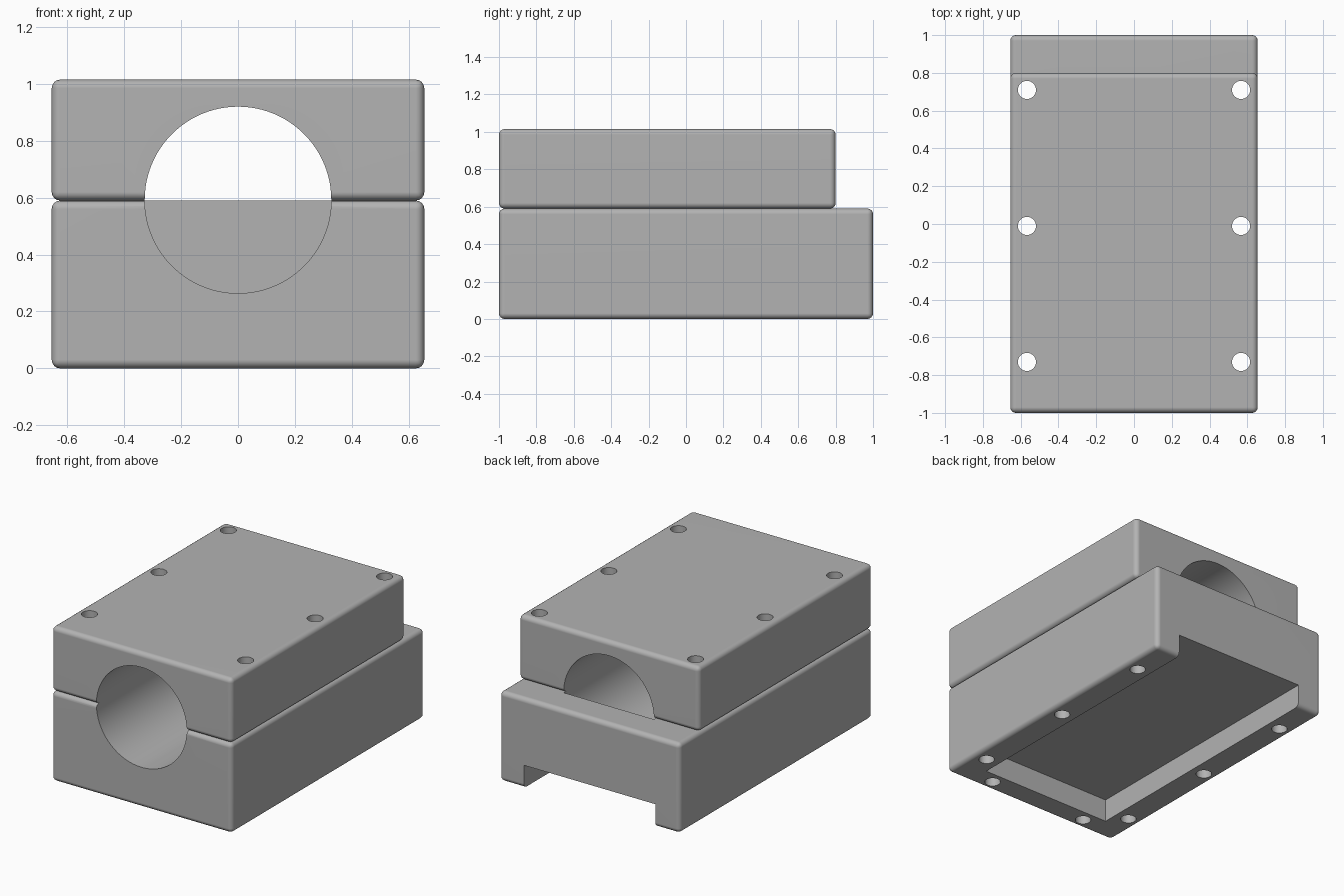
import bpy
import math

if "Cube" in bpy.data.objects:
    bpy.data.objects.remove(bpy.data.objects["Cube"], do_unlink=True)

HALF_W, SPLIT, TOP = 0.655, 0.59, 1.015
BORE_R, HOLE_R = 0.328, 0.048

grey = bpy.data.materials.new("plain grey")
grey.use_nodes = True
colour = (0.45, 0.45, 0.45, 1)
grey.diffuse_color = colour
grey.node_tree.nodes["Principled BSDF"].inputs["Base Color"].default_value = colour


def box(name, low, high):
    centre = [(a + b) / 2 for a, b in zip(low, high)]
    bpy.ops.mesh.primitive_cube_add(size=1, location=centre)
    ob = bpy.context.object
    ob.name = name
    ob.scale = [b - a for a, b in zip(low, high)]
    bpy.ops.object.transform_apply(location=True, rotation=True, scale=True)
    return ob


def cylinder(name, radius, depth, location, sides, tilt=0):
    bpy.ops.mesh.primitive_cylinder_add(vertices=sides, radius=radius, depth=depth,
                                        location=location, rotation=(tilt, 0, 0))
    bpy.context.object.name = name
    return bpy.context.object


def apply(ob, modifier):
    bpy.ops.object.select_all(action='DESELECT')
    ob.select_set(True)
    bpy.context.view_layer.objects.active = ob
    bpy.ops.object.modifier_apply(modifier=modifier.name)


def block(name, low, high):
    ob = box(name, low, high)
    ob.data.materials.append(grey)
    bevel = ob.modifiers.new("rounded edges", 'BEVEL')
    bevel.width, bevel.segments = 0.03, 4
    apply(ob, bevel)
    return ob


def cut(ob, cutter):
    boolean = ob.modifiers.new("cut", 'BOOLEAN')
    boolean.operation, boolean.solver, boolean.object = 'DIFFERENCE', 'EXACT', cutter
    apply(ob, boolean)
    bpy.data.objects.remove(cutter, do_unlink=True)


# Two rounded clamp halves
lower = block("lower_block", (-HALF_W, -1, 0), (HALF_W, 1, SPLIT))
upper = block("upper_block", (-HALF_W, -1, SPLIT), (HALF_W, 0.8, TOP))

for ob, back in ((lower, 0.8), (upper, 1.2)):
    # Round bore, closed at the back of the lower half
    front = -1.2
    cut(ob, cylinder("bore_cutter", BORE_R, back - front,
                     (0, (back + front) / 2, SPLIT + 0.002), 96, math.pi / 2))
    # Through bolt holes along both sides
    for x in (-0.567, 0.567):
        for y in (-0.73, -0.01, 0.71):
            cut(ob, cylinder("bolt_cutter", HOLE_R, 3, (x, y, 0.5), 32))

# Underside channel, open at the back
cut(lower, box("channel_cutter", (-0.477, -0.84, -0.2), (0.477, 1.2, 0.15)))

# Blind holes under the front rim
for x in (-0.362, 0.362):
    cut(lower, cylinder("blind_hole_cutter", HOLE_R, 0.5, (x, -0.917, 0), 32))

for ob in (lower, upper):
    bpy.ops.object.select_all(action='DESELECT')
    ob.select_set(True)
    bpy.context.view_layer.objects.active = ob
    bpy.ops.object.shade_smooth_by_angle(angle=math.radians(32))
    weighted = ob.modifiers.new("flat faces", 'WEIGHTED_NORMAL')
    weighted.keep_sharp = True
